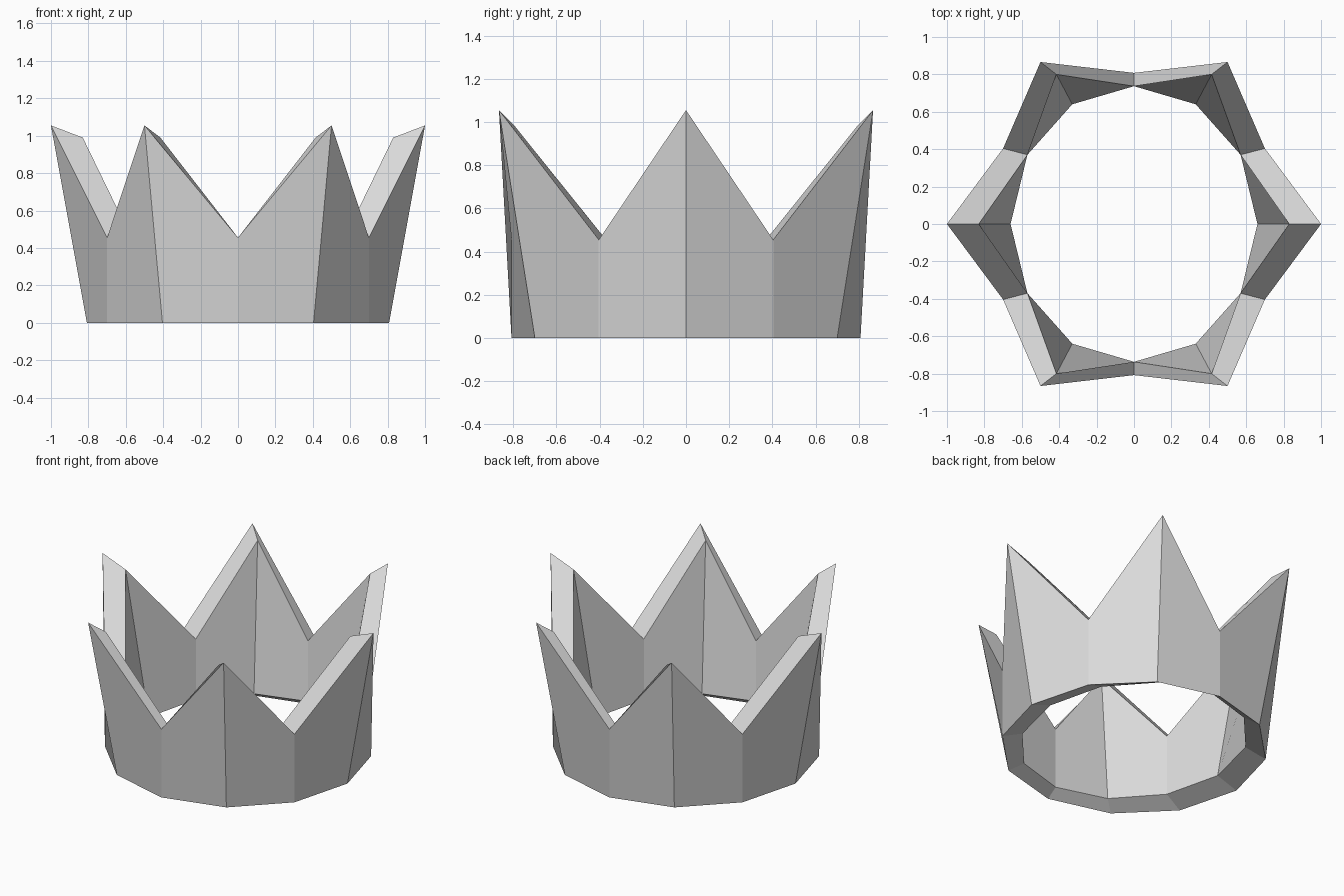
import bpy
from math import cos, sin, radians

# Remove the default cube
cube = bpy.data.objects.get("Cube")
if cube:
    bpy.data.objects.remove(cube, do_unlink=True)

# Material
mat = bpy.data.materials.new("pale grey")
mat.use_nodes = True
colour = (0.71, 0.71, 0.71, 1)
mat.diffuse_color = colour
mat.node_tree.nodes["Principled BSDF"].inputs["Base Color"].default_value = colour

SIDES = 12
BAND_RADIUS = 0.808
TIP_HEIGHT, DIP_HEIGHT = 1.055, 0.455
INNER_TIP_HEIGHT, INNER_BASE = 0.99, 0.05


def section(i):
    """Outer base, outer top, inner top, inner base at one corner of the band."""
    angle = radians(30 * i)
    c, s = cos(angle), sin(angle)
    sx = (c > 0.01) - (c < -0.01)
    sy = (s > 0.01) - (s < -0.01)
    if i % 2 == 0:  # flared tip
        outer_r, outer_z, inner_z = 1.0, TIP_HEIGHT, INNER_TIP_HEIGHT
        top, base = ((0.83, 0), (0.66, 0)) if sy == 0 else ((0.415, 0.80), (0.33, 0.64))
    else:           # upright dip
        outer_r, outer_z, inner_z = BAND_RADIUS, DIP_HEIGHT, DIP_HEIGHT
        top = base = (0, 0.737) if sx == 0 else (0.57, 0.37)
    return [(BAND_RADIUS * c, BAND_RADIUS * s, 0),
            (outer_r * c, outer_r * s, outer_z),
            (sx * top[0], sy * top[1], inner_z),
            (sx * base[0], sy * base[1], INNER_BASE)]


# Crown band: each section joined to the next
verts = [p for i in range(SIDES) for p in section(i)]
faces = []
for i in range(SIDES):
    a, b = 4 * i, 4 * ((i + 1) % SIDES)
    faces += [(b, b + 1, a + 1, a),              # outer wall
              (a + 1, b + 1, b + 2, a + 2),      # rim
              (a + 2, b + 2, b + 3, a + 3),      # inner wall
              (a + 3, b + 3, b, a)]              # underside

mesh = bpy.data.meshes.new("crown_band")
mesh.from_pydata(verts, [], faces)
mesh.materials.append(mat)
mesh.update()
crown = bpy.data.objects.new("crown_band", mesh)
bpy.context.collection.objects.link(crown)
